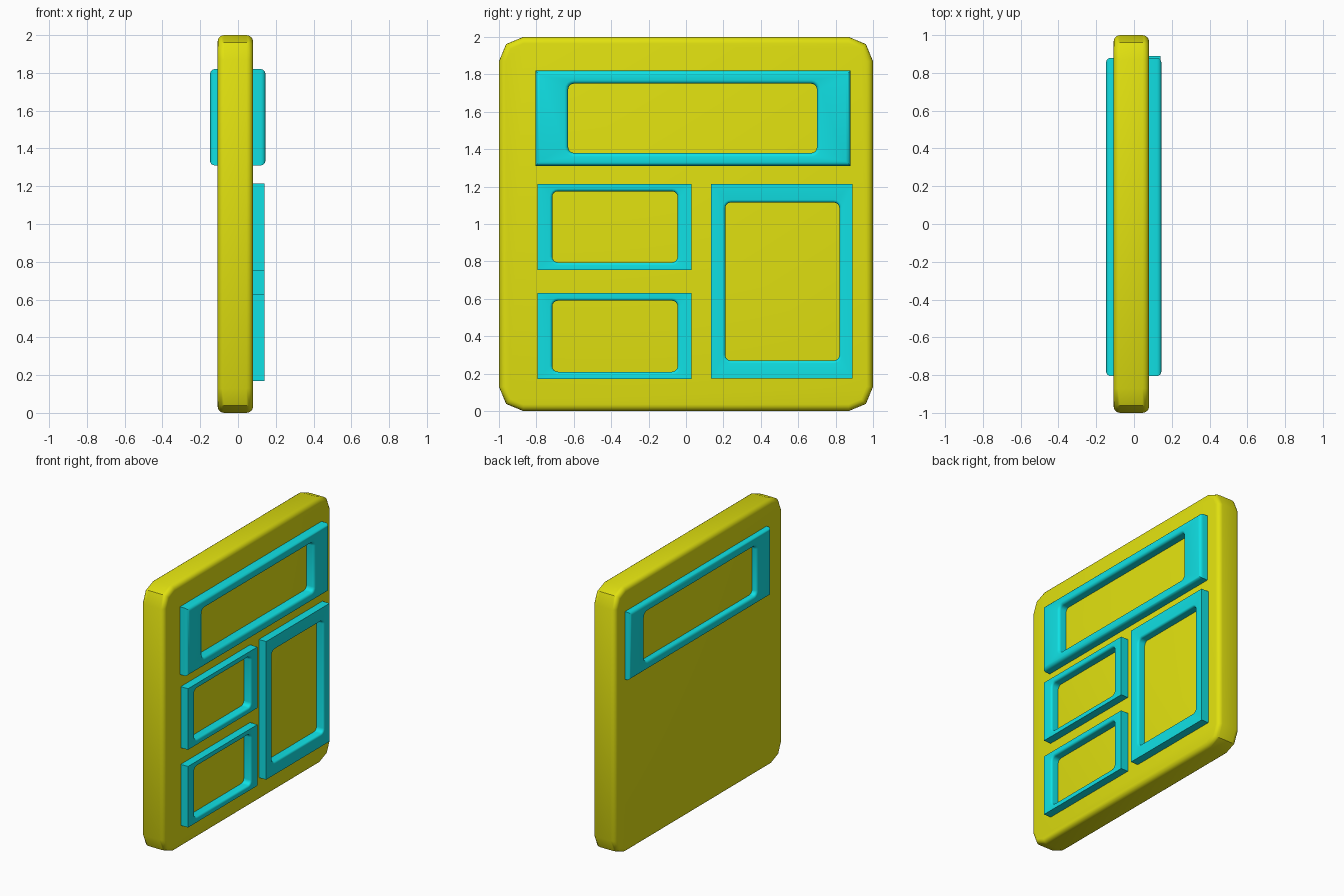
import bpy, bmesh, math

cube = bpy.data.objects.get("Cube")
if cube:
    bpy.data.objects.remove(cube, do_unlink=True)


def material(name, rgb):
    m = bpy.data.materials.new(name)
    m.use_nodes = True
    m.diffuse_color = (*rgb, 1)
    m.node_tree.nodes["Principled BSDF"].inputs["Base Color"].default_value = (*rgb, 1)
    return m


YELLOW = material("yellow", (0.75, 0.75, 0.005))
CYAN = material("cyan", (0.005, 0.75, 0.78))


def outline(rect, inset, radius, segs):
    """Rounded rectangle in the y-z plane, anticlockwise."""
    y0, y1, z0, z1 = rect
    r = max(radius - inset, 0)
    y0, y1, z0, z1 = y0 + inset, y1 - inset, z0 + inset, z1 - inset
    centres = [(y1 - r, z1 - r), (y0 + r, z1 - r), (y0 + r, z0 + r), (y1 - r, z0 + r)]
    points = []
    for k, (cy, cz) in enumerate(centres):
        for i in range(segs + 1):
            a = (k + i / segs) * math.pi / 2
            points.append((cy + r * math.cos(a), cz + r * math.sin(a)))
    return points


def loft(name, loops, mat, ring):
    """Join (x, outline) loops with quads; a ring closes on itself, a solid is capped."""
    bm = bmesh.new()
    rows = [[bm.verts.new((x, y, z)) for y, z in pts] for x, pts in loops]
    pairs = list(zip(rows, rows[1:]))
    if ring:
        pairs.append((rows[-1], rows[0]))
    else:
        bm.faces.new(rows[0])
        bm.faces.new(rows[-1])
    for a, b in pairs:
        for i in range(len(a)):
            j = (i + 1) % len(a)
            bm.faces.new((a[i], a[j], b[j], b[i]))
    bmesh.ops.remove_doubles(bm, verts=bm.verts, dist=0.0001)
    bmesh.ops.recalc_face_normals(bm, faces=bm.faces)
    mesh = bpy.data.meshes.new(name)
    bm.to_mesh(mesh)
    bm.free()
    mesh.materials.append(mat)
    obj = bpy.data.objects.new(name, mesh)
    bpy.context.collection.objects.link(obj)
    bpy.context.view_layer.objects.active = obj
    bpy.ops.object.select_all(action="DESELECT")
    obj.select_set(True)
    bpy.ops.object.shade_smooth_by_angle(angle=math.radians(40))


def quarter(radius, steps=4):
    """Inset and drop pairs running from the side wall up to the flat face."""
    angles = [i / steps * math.pi / 2 for i in range(steps + 1)]
    return [(radius * (1 - math.cos(a)), radius * (1 - math.sin(a))) for a in angles]


def frame(name, outer, inner, base, face, outer_round, inner_round):
    """Raised border standing on the slab between x = base and x = face."""
    s = 1 if face > base else -1
    loops = [(base, outline(outer, 0, 0, 4))]
    if outer_round:
        loops += [(face - s * d, outline(outer, i, 0, 4)) for i, d in quarter(outer_round)]
    else:
        loops.append((face, outline(outer, 0, 0, 4)))
    loops += [(face - s * d, outline(inner, i - inner_round, 0.03, 4))
              for i, d in reversed([(inner_round - i, d) for i, d in quarter(inner_round)])]
    # the opening is widest at the face and narrows to its wall
    loops.append((base, outline(inner, 0, 0.03, 4)))
    loft(name, loops, CYAN, True)


# Slab with clipped corners and a rounded rim
slab, back, front, rim = (-1, 1, 0, 2), -0.108, 0.08, 0.035
edge = quarter(rim)
loops = [(back + d, outline(slab, i, 0.13, 2)) for i, d in reversed(edge)]
loops += [(front - d, outline(slab, i, 0.13, 2)) for i, d in edge]
loft("slab", loops, YELLOW, False)

# Wide window border on both sides
wide_outer, wide_inner = (-0.805, 0.88, 1.31, 1.82), (-0.63, 0.70, 1.38, 1.75)
frame("wide_frame_left", wide_outer, wide_inner, front - 0.02, 0.145, 0.025, 0.02)
frame("wide_frame_right", wide_outer, wide_inner, back + 0.02, -0.148, 0.025, 0.02)

# Two small borders and one tall border on one side only
for label, z in (("upper", 0.755), ("lower", 0.17)):
    frame(label + "_small_frame", (-0.795, 0.03, z, z + 0.46),
          (-0.715, -0.045, z + 0.04, z + 0.42), front - 0.02, 0.14, 0, 0.015)
frame("tall_frame", (0.135, 0.89, 0.175, 1.215), (0.21, 0.82, 0.27, 1.115),
      front - 0.02, 0.14, 0, 0.015)
